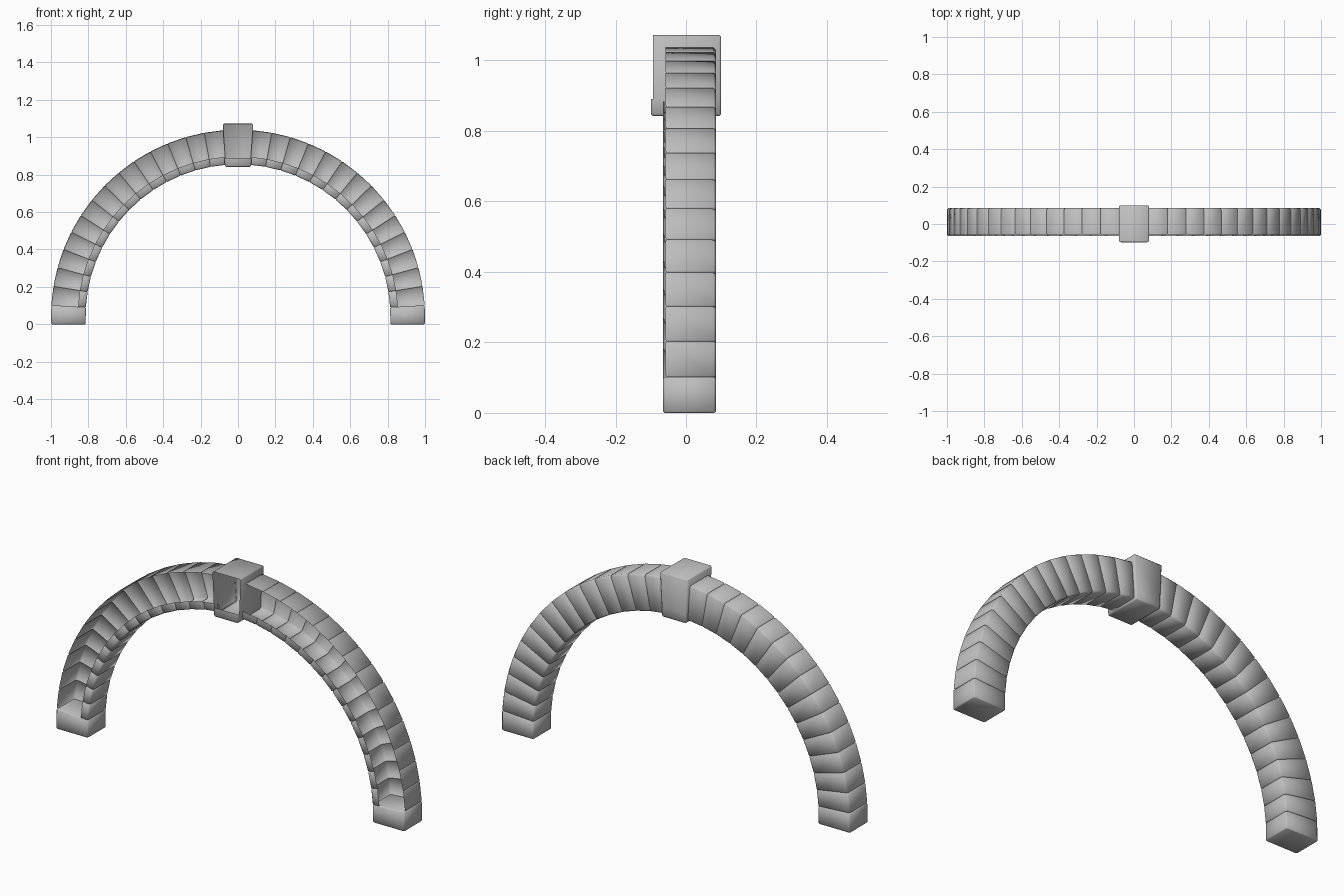
import bpy, bmesh, math

if "Cube" in bpy.data.objects:
    bpy.data.objects.remove(bpy.data.objects["Cube"], do_unlink=True)

CENTRE_Z = 0.04          # height of the arch centre
START, STEP, BLOCKS = -2.3, 5.85, 15
INNER, OUTER, FRONT, BACK = 0.815, 1.0, -0.065, 0.085
BEVEL = 0.007
LIP = 0.857              # outer edge of the narrow front lip

stone = bpy.data.materials.new("grey stone")
stone.use_nodes = True
colour = (0.52, 0.52, 0.52, 1)
stone.diffuse_color = colour
stone.node_tree.nodes["Principled BSDF"].inputs["Base Color"].default_value = colour


def finish(bm, name, mirror=False):
    mesh = bpy.data.meshes.new(name)
    bm.to_mesh(mesh)
    bm.free()
    obj = bpy.data.objects.new(name, mesh)
    bpy.context.collection.objects.link(obj)
    mesh.materials.append(stone)
    bpy.ops.object.select_all(action='DESELECT')
    obj.select_set(True)
    bpy.context.view_layer.objects.active = obj
    bpy.ops.object.shade_smooth_by_angle(angle=math.radians(50))
    if mirror:
        obj.modifiers.new("Mirror", 'MIRROR').use_clip = True
    return obj


# Cross-section (radius, depth): open at the front beyond the lip
section = [(LIP, FRONT), (INNER + BEVEL, FRONT), (INNER, FRONT + BEVEL),
           (INNER, BACK - BEVEL), (INNER + BEVEL, BACK),
           (OUTER - BEVEL, BACK), (OUTER, BACK - BEVEL), (OUTER, FRONT + BEVEL)]
closed_section = section[1:] + [(OUTER - BEVEL, FRONT)]


def ring(bm, points, degrees, inset=0.0, height=None):
    """One cross-section placed at an angle, optionally pulled inwards."""
    a = math.radians(degrees)
    mid_r, mid_y = (INNER + OUTER) / 2, (FRONT + BACK) / 2
    verts = []
    for r, y in points:
        if r != LIP:
            r -= math.copysign(inset, r - mid_r)
        y -= math.copysign(inset, y - mid_y)
        z = CENTRE_Z + r * math.sin(a) if height is None else height
        verts.append(bm.verts.new((r * math.cos(a), y, z)))
    return verts


def loft(bm, rings, closed):
    for low, high in zip(rings, rings[1:]):
        n = len(low)
        for i in range(n if closed else n - 1):
            j = (i + 1) % n
            bm.faces.new((low[i], low[j], high[j], high[i]))


EDGE, INSET = 0.25, 0.004

# Feet: closed blocks with a flat bottom
bm = bmesh.new()
top = START + STEP
rings = [ring(bm, closed_section, START, INSET, 0.0),
         ring(bm, closed_section, START, 0, INSET),
         ring(bm, closed_section, top - EDGE),
         ring(bm, closed_section, top, INSET)]
loft(bm, rings, True)
bm.faces.new(rings[0])
bm.faces.new(rings[-1])
bmesh.ops.recalc_face_normals(bm, faces=bm.faces)
finish(bm, "foot_blocks", mirror=True)

# Curved run of hollow blocks with a notch at every seam
bm = bmesh.new()
rings = []
for k in range(1, BLOCKS):
    a = START + k * STEP
    rings += [ring(bm, section, a, INSET), ring(bm, section, a + EDGE),
              ring(bm, section, a + STEP - EDGE)]
rings.append(ring(bm, section, START + BLOCKS * STEP, INSET))
loft(bm, rings, False)
# Normals point away from the middle of the section
bmesh.ops.recalc_face_normals(bm, faces=bm.faces)
bm.faces.ensure_lookup_table()
back = max(bm.faces, key=lambda f: f.calc_center_median().y)
if back.normal.y < 0:
    bmesh.ops.reverse_faces(bm, faces=bm.faces)
finish(bm, "arch_blocks", mirror=True)

# Keystone: tapered box, hollow at the front above a low sill
bm = bmesh.new()
bmesh.ops.create_cube(bm, size=1)
for v in bm.verts:
    upper = v.co.z > 0
    v.co.x = math.copysign(0.081 if upper else 0.07, v.co.x)
    v.co.y = math.copysign(0.1, v.co.y)
    v.co.z = 1.072 if upper else 0.842
bmesh.ops.bevel(bm, geom=bm.edges[:], offset=0.006, segments=1, affect='EDGES')
bmesh.ops.bisect_plane(bm, geom=bm.verts[:] + bm.edges[:] + bm.faces[:],
                       plane_co=(0, 0, 0.89), plane_no=(0, 0, 1))
missing = [f for f in bm.faces
           if f.calc_center_median().y < -0.0945 and f.calc_center_median().z > 0.89]
bmesh.ops.delete(bm, geom=missing, context='FACES')
finish(bm, "keystone")
